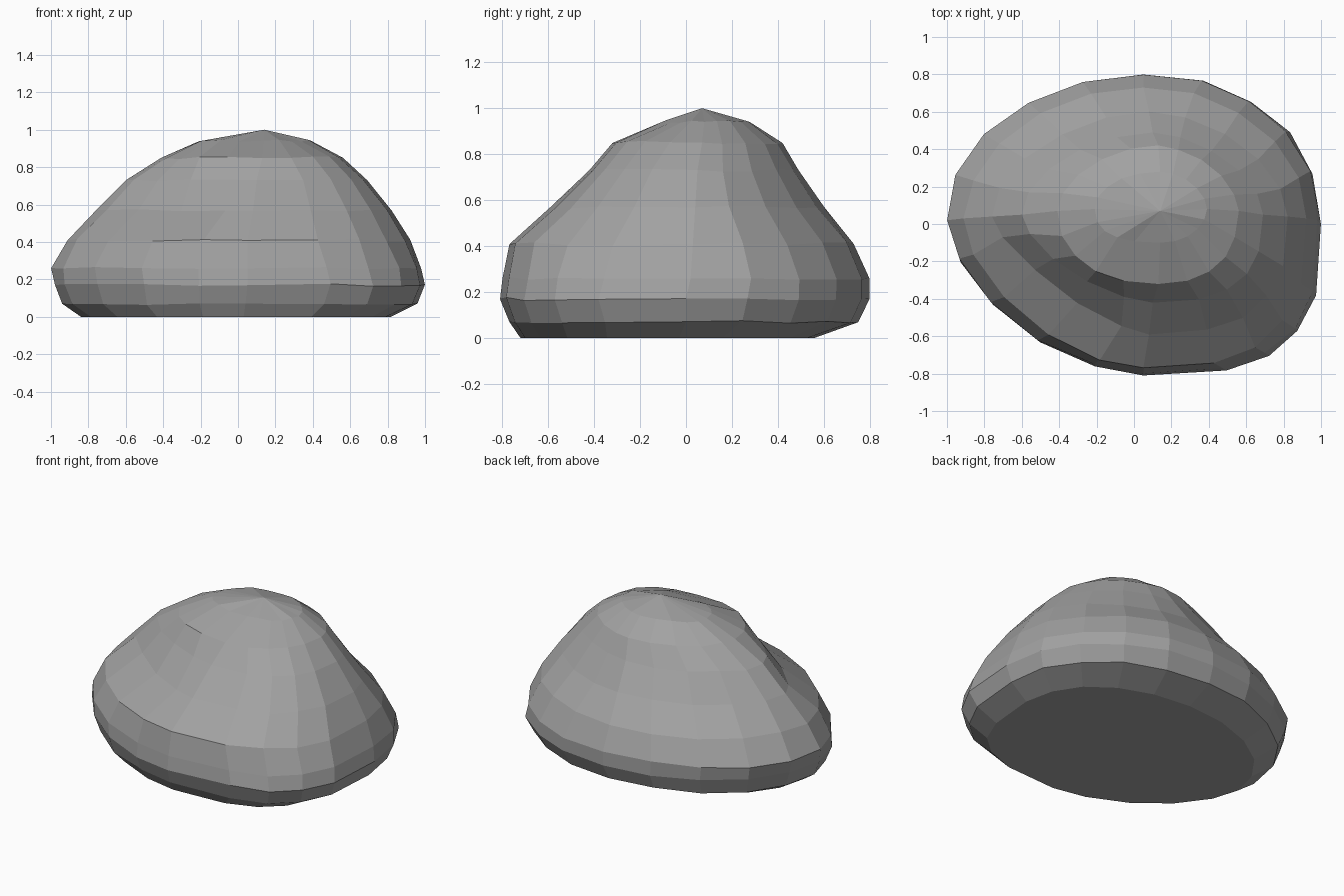
import bpy
import bmesh
import random
from math import cos, sin, pi

# Remove the default cube only
default_cube = bpy.data.objects.get("Cube")
if default_cube:
    bpy.data.objects.remove(default_cube, do_unlink=True)

random.seed(4)
SEGMENTS = 20

# Contour levels: height, left edge, right edge, front edge, back edge, middle x, middle y
LEVELS = [
    (0, -.84, .82, -.72, .56, .03, -.03),
    (.07, -.94, .96, -.77, .75, .04, 0),
    (.17, -.98, 1, -.81, .8, .05, 0),
    (.26, -1, .98, -.8, .8, .05, .02),
    (.41, -.91, .92, -.77, .73, .05, .03),
    (.57, -.76, .82, -.59, .6, .08, .04),
    (.73, -.6, .69, -.42, .49, .1, .05),
    (.85, -.41, .56, -.32, .42, .13, .07),
    (.94, -.21, .39, -.1, .28, .14, .08),
]
PEAK = (.14, .07, 1)

# Squareness of the outline in each corner, from the lowest level to the highest,
# keyed by (is right, is back)
SQUARENESS = {
    (True, True): (2.1, 2.1, 2.15, 2.15, 2, 1.75, 1.7, 1.7, 1.8),
    (False, True): (2, 2, 2, 2, 1.9, 1.8, 1.8, 1.8, 2),
    (False, False): (1.7, 1.7, 1.7, 1.7, 1.65, 1.35, 1.55, 2.2, 2.5),
    (True, False): (3, 3, 3.1, 3, 2.8, 2.7, 2.7, 2.3, 2),
}


def outline_point(index, angle):
    """Point on the rounded, lopsided outline of one contour level."""
    z, left, right, front, back, mid_x, mid_y = LEVELS[index]
    c, s = cos(angle), sin(angle)
    power = 2 / SQUARENESS[(c >= 0, s >= 0)][index]
    reach_x = right - mid_x if c >= 0 else left - mid_x
    reach_y = back - mid_y if s >= 0 else front - mid_y
    x = mid_x + reach_x * abs(c) ** power
    y = mid_y + reach_y * abs(s) ** power
    return x, y, z


def chipped(point, amount):
    """Shift a point slightly so that the facets look broken."""
    x, y, z = point
    wobble = random.uniform(-amount, amount)
    lift = random.uniform(-amount, amount) if z > 0 else 0
    return x * (1 + wobble), y * (1 + wobble), z + lift


# Boulder body: stacked contour rings bridged with facets
bm = bmesh.new()
rings = []
for index in range(len(LEVELS)):
    ring = []
    for i in range(SEGMENTS):
        point = outline_point(index, 2 * pi * i / SEGMENTS)
        on_axis = i % (SEGMENTS // 4) == 0
        ring.append(bm.verts.new(chipped(point, .002 if on_axis else .007)))
    rings.append(ring)

for lower, upper in zip(rings, rings[1:]):
    for i in range(SEGMENTS):
        j = (i + 1) % SEGMENTS
        bm.faces.new((lower[i], lower[j], upper[j], upper[i]))

# Flat underside and pointed crown
bm.faces.new(list(reversed(rings[0])))
crown = bm.verts.new(PEAK)
for i in range(SEGMENTS):
    bm.faces.new((rings[-1][i], rings[-1][(i + 1) % SEGMENTS], crown))

bmesh.ops.recalc_face_normals(bm, faces=bm.faces[:])
mesh = bpy.data.meshes.new("boulder")
bm.to_mesh(mesh)
bm.free()
boulder = bpy.data.objects.new("boulder", mesh)
bpy.context.collection.objects.link(boulder)

# Plain grey stone
stone = bpy.data.materials.new("grey stone")
stone.use_nodes = True
colour = (.36, .36, .36, 1)
stone.diffuse_color = colour
stone.node_tree.nodes["Principled BSDF"].inputs["Base Color"].default_value = colour
mesh.materials.append(stone)
